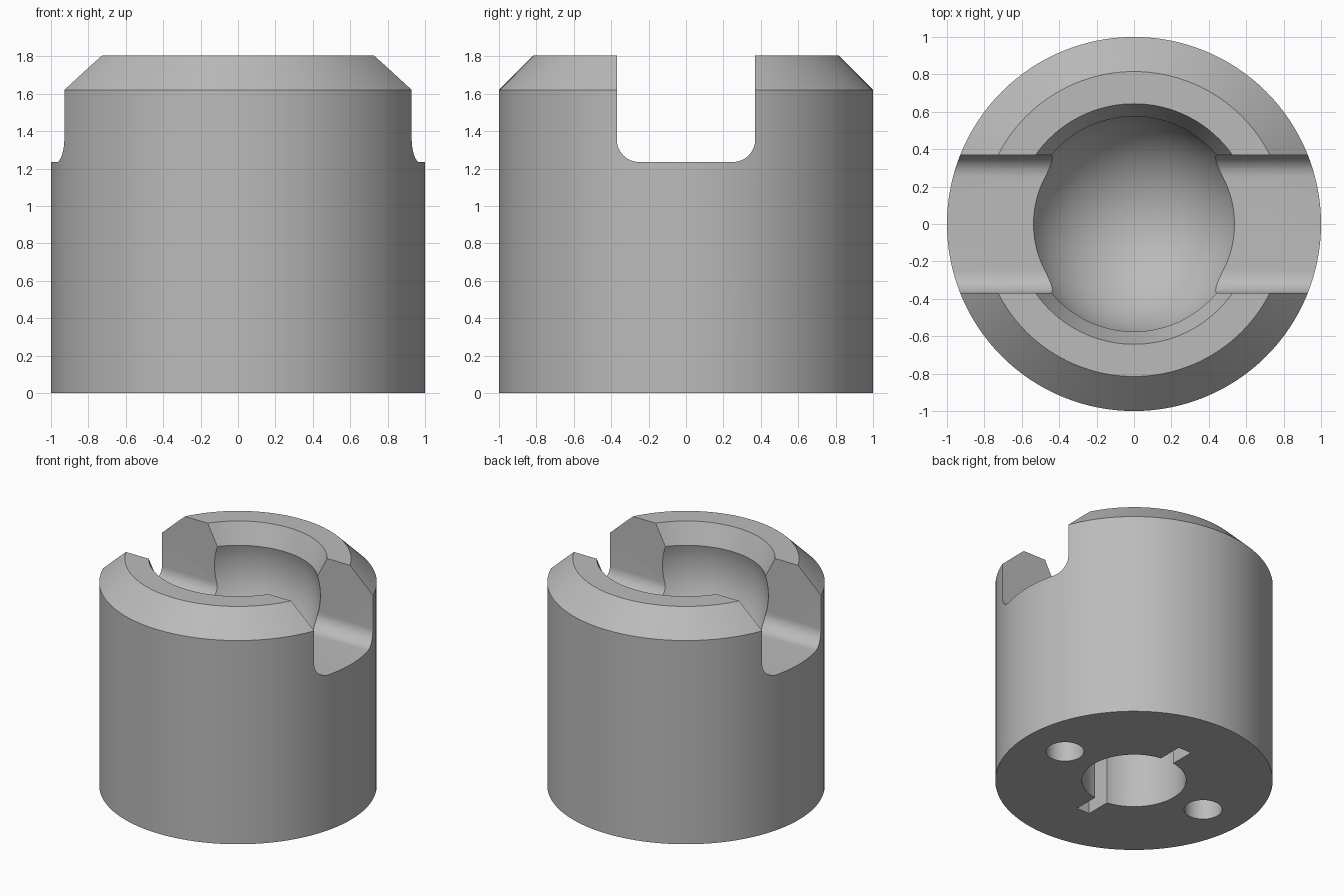
import bpy
import bmesh
from math import sin, cos, pi, radians, asin, acos
from mathutils import Vector

default = bpy.data.objects.get("Cube")
if default:
    bpy.data.objects.remove(default, do_unlink=True)

SEGMENTS = 128
BALL_R, BALL_Z = 0.595, 1.49      # spherical seat
SLOT_HALF, SLOT_FLOOR, FILLET = 0.37, 1.235, 0.12

metal = bpy.data.materials.new("plain_grey")
metal.use_nodes = True
grey = (0.5, 0.5, 0.5, 1)
metal.diffuse_color = grey
metal.node_tree.nodes["Principled BSDF"].inputs["Base Color"].default_value = grey


def to_object(name, bm):
    bmesh.ops.recalc_face_normals(bm, faces=bm.faces)
    mesh = bpy.data.meshes.new(name)
    bm.to_mesh(mesh)
    bm.free()
    mesh.materials.append(metal)
    obj = bpy.data.objects.new(name, mesh)
    bpy.context.collection.objects.link(obj)
    return obj


def lathe(name, profile):
    """Revolve a profile of (radius, z) points that starts and ends on the axis."""
    bm = bmesh.new()
    verts = [bm.verts.new((r, 0, z)) for r, z in profile]
    edges = [bm.edges.new(pair) for pair in zip(verts, verts[1:])]
    bmesh.ops.spin(bm, geom=verts + edges, cent=(0, 0, 0), axis=(0, 0, 1),
                   angle=2 * pi, steps=SEGMENTS)
    bmesh.ops.remove_doubles(bm, verts=bm.verts, dist=0.0001)
    return to_object(name, bm)


def prism(name, outline, direction):
    """Extrude a closed outline of 3D points along a direction."""
    bm = bmesh.new()
    face = bm.faces.new([bm.verts.new(p) for p in outline])
    new = bmesh.ops.extrude_face_region(bm, geom=[face], use_keep_orig=True)["geom"]
    moved = [v for v in new if isinstance(v, bmesh.types.BMVert)]
    bmesh.ops.translate(bm, verts=moved, vec=Vector(direction))
    return to_object(name, bm)


def circle_hole(name, x, radius, depth, sides):
    ring = [(x + radius * cos(2 * pi * i / sides), radius * sin(2 * pi * i / sides), -0.1)
            for i in range(sides)]
    return prism(name, ring, (0, 0, depth + 0.1))


# Body: outer wall, outer chamfer, rim, inner chamfer and ball seat
lip_r = 0.575
start = acos(lip_r / BALL_R)
seat = []
for i in range(41):
    a = start - (start + pi / 2) * i / 40
    seat.append((max(BALL_R * cos(a), 0), BALL_Z + BALL_R * sin(a)))
body = lathe("socket_body", [(0, 0), (1, 0), (1, 1.62), (0.815, 1.805), (0.643, 1.805)] + seat)

# Cross slot with rounded floor corners
corners = [(SLOT_HALF - FILLET + FILLET * cos(a), SLOT_FLOOR + FILLET + FILLET * sin(a))
           for a in (-pi / 2 + pi / 2 * i / 12 for i in range(13))]
half = corners + [(SLOT_HALF, 2)]
outline = half + [(-y, z) for y, z in reversed(half)]
cutters = [prism("slot_cutter", [(-1.2, y, z) for y, z in outline], (2.4, 0, 0))]

# Blind bore, its two keyways and two pin holes in the underside
cutters.append(circle_hole("bore_cutter", 0, 0.375, 0.6, 96))
key = [(-0.057, -0.57, -0.1), (0.057, -0.57, -0.1), (0.057, 0.57, -0.1), (-0.057, 0.57, -0.1)]
cutters.append(prism("keyway_cutter", key, (0, 0, 0.7)))
for side in (-1, 1):
    cutters.append(circle_hole("pin_hole_cutter", side * 0.65, 0.137, 0.4, 48))

bpy.context.view_layer.objects.active = body
for cutter in cutters:
    cutter.hide_render = True
    mod = body.modifiers.new(cutter.name, "BOOLEAN")
    mod.operation, mod.solver, mod.object = "DIFFERENCE", "EXACT", cutter
    bpy.ops.object.modifier_apply(modifier=mod.name)
    bpy.data.objects.remove(cutter, do_unlink=True)

# Smooth curved walls, keep the machined edges crisp
bpy.ops.object.select_all(action="DESELECT")
body.select_set(True)
bpy.ops.object.shade_smooth_by_angle(angle=radians(20))
